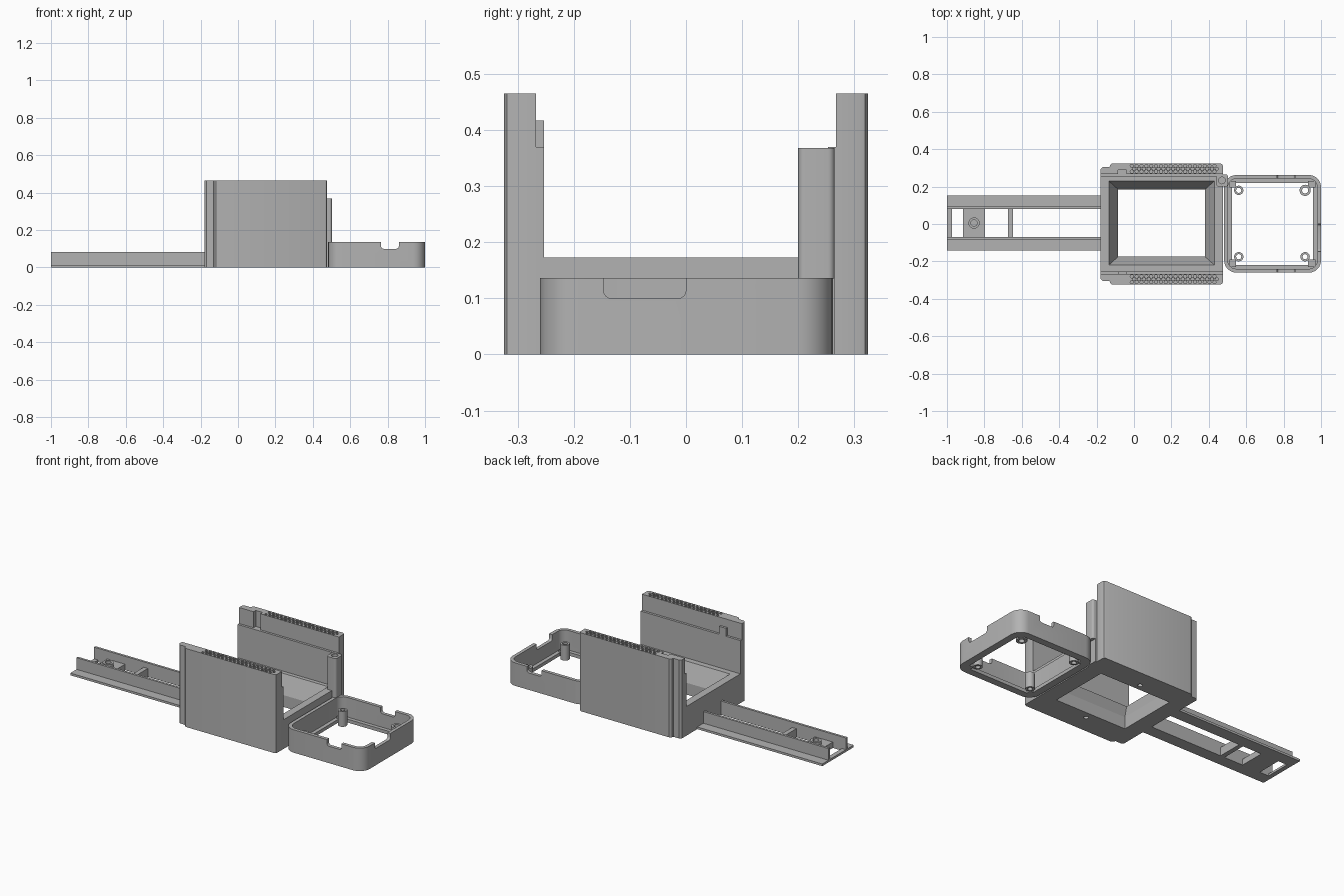
import bpy, bmesh, math
from mathutils import Vector

if "Cube" in bpy.data.objects:
    bpy.data.objects.remove(bpy.data.objects["Cube"], do_unlink=True)

grey = bpy.data.materials.new("plain grey")
grey.use_nodes = True
grey.diffuse_color = (0.45, 0.45, 0.45, 1)
grey.node_tree.nodes["Principled BSDF"].inputs["Base Color"].default_value = (0.45, 0.45, 0.45, 1)


def finish(name, bm):
    bmesh.ops.recalc_face_normals(bm, faces=bm.faces)
    mesh = bpy.data.meshes.new(name)
    bm.to_mesh(mesh)
    bm.free()
    mesh.materials.append(grey)
    obj = bpy.data.objects.new(name, mesh)
    bpy.context.collection.objects.link(obj)
    return obj


def rect(x0, x1, y0, y1, r=0, steps=6):
    """Outline of a rectangle, with rounded corners when r > 0."""
    if not r:
        return [(x0, y0), (x1, y0), (x1, y1), (x0, y1)]
    pts = []
    corners = [(x1 - r, y1 - r), (x0 + r, y1 - r), (x0 + r, y0 + r), (x1 - r, y0 + r)]
    for k, (cx, cy) in enumerate(corners):
        for i in range(steps + 1):
            a = math.pi / 2 * (k + i / steps)
            pts.append((cx + r * math.cos(a), cy + r * math.sin(a)))
    return pts


def circle(cx, cy, r, n=20):
    return [(cx + r * math.cos(math.tau * i / n), cy + r * math.sin(math.tau * i / n))
            for i in range(n)]


def add_prism(bm, pts, z0, z1):
    low = [bm.verts.new((x, y, z0)) for x, y in pts]
    high = [bm.verts.new((x, y, z1)) for x, y in pts]
    bm.faces.new(low[::-1])
    bm.faces.new(high)
    for i in range(len(pts)):
        j = (i + 1) % len(pts)
        bm.faces.new((low[i], low[j], high[j], high[i]))


def prism(name, pts, z0, z1):
    bm = bmesh.new()
    add_prism(bm, pts, z0, z1)
    return finish(name, bm)


def box(name, x0, x1, y0, y1, z0, z1):
    return prism(name, rect(x0, x1, y0, y1), z0, z1)


def ring(name, sections):
    """Closed frame skinned through a list of (outline, height)."""
    bm = bmesh.new()
    loops = [[bm.verts.new((x, y, z)) for x, y in pts] for pts, z in sections]
    for a, b in zip(loops, loops[1:] + loops[:1]):
        for i in range(len(a)):
            j = (i + 1) % len(a)
            bm.faces.new((a[i], a[j], b[j], b[i]))
    return finish(name, bm)


def apply(obj, mod):
    bpy.context.view_layer.objects.active = obj
    bpy.ops.object.modifier_apply(modifier=mod.name)


def cut(obj, cutter):
    mod = obj.modifiers.new("cut", 'BOOLEAN')
    mod.operation = 'DIFFERENCE'
    mod.solver = 'EXACT'
    mod.object = cutter
    apply(obj, mod)
    bpy.data.objects.remove(cutter, do_unlink=True)


def smooth(obj):
    bpy.ops.object.select_all(action='DESELECT')
    obj.select_set(True)
    bpy.context.view_layer.objects.active = obj
    bpy.ops.object.shade_smooth_by_angle(angle=math.radians(32))


# Base frame with a funnel-shaped opening
outer = rect(-0.18, 0.475, -0.255, 0.257)
mouth = rect(-0.135, 0.43, -0.22, 0.23)
throat = rect(-0.085, 0.38, -0.175, 0.185)
base = ring("base_frame", [(outer, 0), (outer, 0.173), (mouth, 0.173),
                           (throat, 0.07), (throat, 0)])
for y in (-0.215, 0.222):
    cut(base, prism("screw_cutter", circle(0.145, y, 0.013), -0.02, 0.03))

# Tall side walls with a honeycomb patch along the top edge
wall_profile = [(-0.18, 0.267), (-0.18, 0.293), (-0.168, 0.305), (-0.13, 0.305),
                (-0.128, 0.314), (-0.117, 0.324), (0.463, 0.324), (0.472, 0.319),
                (0.475, 0.31), (0.475, 0.267)]
for side, label in ((-1, "front"), (1, "back")):
    wall = prism(label + "_wall", [(x, y * side) for x, y in wall_profile], 0, 0.465)
    bm = bmesh.new()
    for row in range(3):
        for col in range(18):
            x = -0.012 + col * 0.026 + (0.013 if row == 1 else 0)
            y = side * (0.28 + row * 0.0155)
            add_prism(bm, circle(x, y, 0.009, 6), 0.445, 0.5)
    cut(wall, finish("honeycomb_cutter", bm))
    if side > 0:
        cut(wall, box("latch_cutter", -0.085, -0.04, 0.25, 0.288, 0.37, 0.5))
    smooth(wall)
    y0, y1 = sorted((side * 0.253, side * 0.267))
    box(label + "_wall_step", -0.18, 0.475, y0, y1, 0, 0.37)
box("latch_nub", -0.085, -0.04, -0.268, -0.253, 0.37, 0.417)

# Corner post with a screw hole
post_outline = rect(0.44, 0.502, 0.2, 0.265, 0.012)
post = prism("corner_post", post_outline, 0.135, 0.368)
cut(post, prism("post_hole_cutter", circle(0.47, 0.233, 0.018), 0.3, 0.4))
smooth(post)
box("post_foot", 0.44, 0.485, 0.2, 0.265, 0, 0.135)

# Long rail: two angle strips joined by cross pieces
mid = 0.005
for side, label in ((-1, "front"), (1, "back")):
    for part, a, b, top in (("flange", 0.075, 0.147, 0.013), ("web", 0.075, 0.089, 0.082)):
        y0, y1 = sorted((mid + side * a, mid + side * b))
        box(label + "_rail_" + part, -1, -0.18, y0, y1, 0, top)
for name, x0, x1, top in (("rail_end_strip", -1, -0.973, 0.013),
                          ("rail_boss_plate", -0.914, -0.797, 0.035),
                          ("rail_cross_bar", -0.674, -0.647, 0.05)):
    box(name, x0, x1, mid - 0.08, mid + 0.08, 0, top)


def boss(name, x, y, r, hole, z0, z1):
    smooth(ring(name, [(circle(x, y, r), z0), (circle(x, y, r), z1),
                       (circle(x, y, hole), z1), (circle(x, y, hole), z0)]))


boss("rail_boss", -0.855, mid, 0.03, 0.017, 0.034, 0.06)

# Rounded tray frame with a low inner rim
def tray_outline(d):
    return rect(0.482 + d, 1 - d, -0.26 + d, 0.262 - d, 0.065 - d)


tray = ring("tray_frame", [(tray_outline(0), 0), (tray_outline(0), 0.136),
                           (tray_outline(0.02), 0.136), (tray_outline(0.02), 0.02),
                           (tray_outline(0.042), 0.02), (tray_outline(0.042), 0)])

# Rounded notches in the tray rim
for x0, x1, y0, y1 in ((0.765, 0.86, -0.32, -0.21), (0.765, 0.86, 0.21, 0.32),
                       (0.94, 1.06, -0.147, 0)):
    notch = box("notch_cutter", x0, x1, y0, y1, 0.1, 0.2)
    bevel = notch.modifiers.new("round", 'BEVEL')
    bevel.width = 0.014
    bevel.segments = 4
    apply(notch, bevel)
    cut(tray, notch)
smooth(tray)

# Screw bosses in the tray corners, each on a small corner block
for x, fx in ((0.56, 0.51), (0.915, 0.97)):
    for y, fy in ((-0.175, -0.23), (0.18, 0.23)):
        r = 0.03 if x > 0.9 and y > 0 else 0.025
        boss("tray_boss", x, y, r, r * 0.55, 0, 0.09)
        xs, ys = sorted((x + math.copysign(0.015, fx - x), fx)), sorted((y + math.copysign(0.015, fy), fy))
        box("boss_corner_block", *xs, *ys, 0, 0.03)
